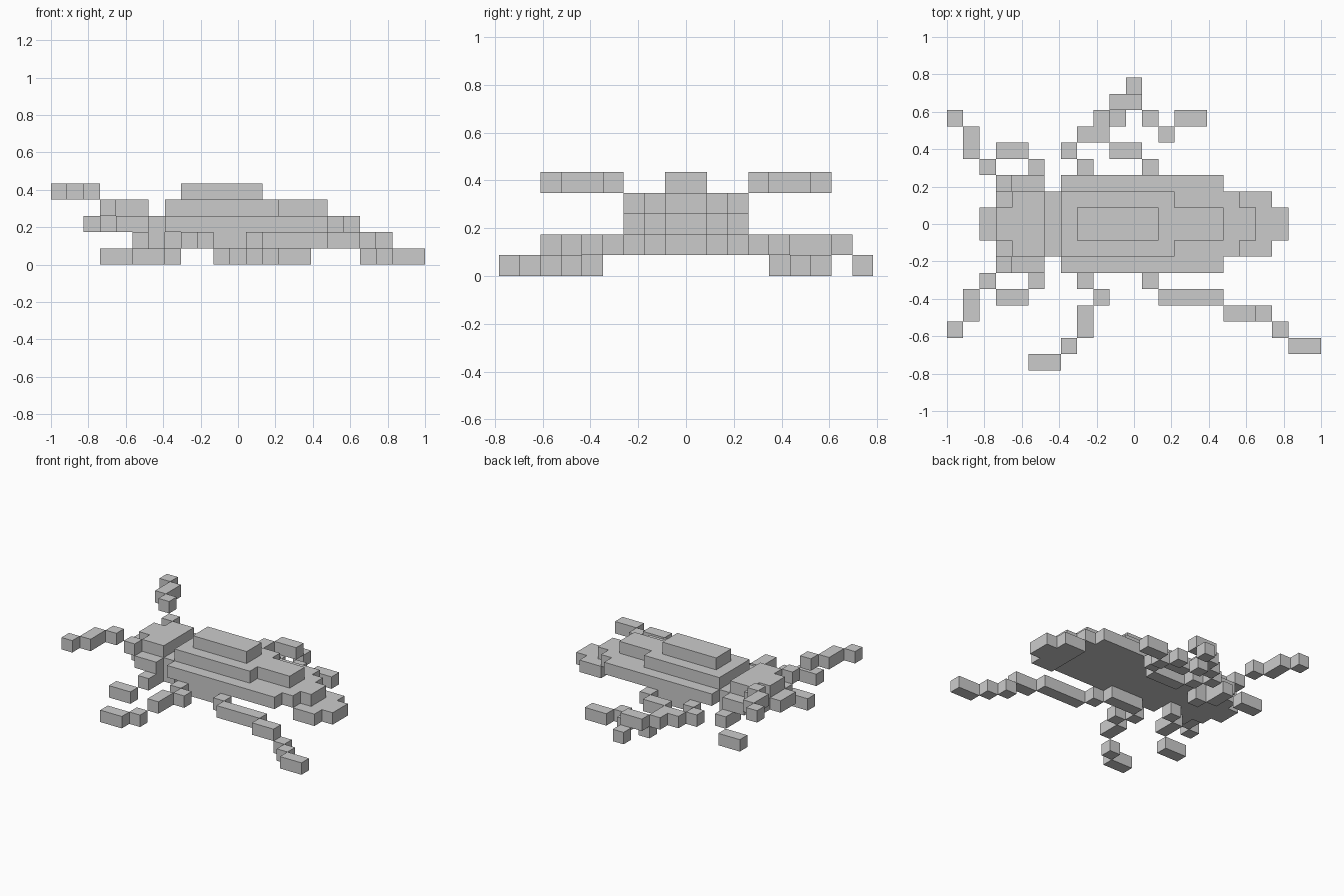
import bpy, bmesh, math
from mathutils import Vector

if "Cube" in bpy.data.objects:
    bpy.data.objects.remove(bpy.data.objects["Cube"])

V = 2 / 23                       # cube size: the model is 23 x 18 x 5 cubes
ORIGIN = Vector((-1, -9 * V, 0))


def cells(*boxes):
    """Cubes filled by boxes given as (i0, i1, j0, j1, k), ends included."""
    return {(i, j, k) for i0, i1, j0, j1, k in boxes
            for i in range(i0, i1 + 1) for j in range(j0, j1 + 1)}


def mirror(part):
    return {(i, 17 - j, k) for i, j, k in part}


def build(name, part):
    """Make one mesh holding only the outer faces of a set of cubes."""
    bm = bmesh.new()
    for c in part:
        for axis in range(3):
            for side in (0, 1):
                n = list(c)
                n[axis] += 1 if side else -1
                if tuple(n) in part:
                    continue
                u, w = (axis + 1) % 3, (axis + 2) % 3
                corners = []
                for a, b in ((0, 0), (1, 0), (1, 1), (0, 1)):
                    p = list(c)
                    p[axis] += side
                    p[u] += a
                    p[w] += b
                    corners.append(bm.verts.new(ORIGIN + Vector(p) * V))
                bm.faces.new(corners if side else corners[::-1])
    bmesh.ops.remove_doubles(bm, verts=bm.verts, dist=V * 0.01)
    bmesh.ops.dissolve_limit(bm, angle_limit=math.radians(1),
                             verts=bm.verts, edges=bm.edges)
    mesh = bpy.data.meshes.new(name)
    bm.to_mesh(mesh)
    bm.free()
    bpy.context.collection.objects.link(bpy.data.objects.new(name, mesh))


# Stepped shell, tail, neck, head and eyes
build("body", cells(
    (18, 19, 7, 10, 1), (20, 20, 8, 9, 1),                       # tail
    (7, 16, 6, 11, 2), (17, 17, 7, 10, 2), (18, 18, 8, 9, 2),    # shell rim
    (7, 13, 7, 10, 3), (14, 16, 8, 9, 3),                        # shell middle
    (8, 12, 8, 9, 4),                                            # shell ridge
    (2, 2, 8, 9, 2), (3, 6, 7, 10, 2),                           # jaw and neck
    (4, 5, 6, 11, 2),                                            # eyes
    (3, 3, 8, 9, 3), (4, 5, 7, 10, 3)))                          # head top

# Mirrored antennae, front legs and leg roots under the shell
antenna = cells((3, 3, 11, 11, 3), (2, 2, 12, 12, 4),
                (1, 1, 13, 14, 4), (0, 0, 15, 15, 4))
front_leg = cells((5, 5, 11, 12, 1), (6, 6, 10, 10, 1), (3, 4, 13, 13, 0))
middle_root = cells((9, 9, 11, 11, 1))
hind_root = cells((10, 11, 11, 11, 1))
for label, part in (("antenna", antenna), ("front_leg", front_leg)):
    build(label + "_left", part)
    build(label + "_right", mirror(part))

# Middle and hind legs, posed mid-stride
build("middle_leg_right", mirror(middle_root) | cells(
    (8, 8, 5, 5, 1), (9, 9, 4, 4, 1), (8, 8, 2, 3, 1),
    (7, 7, 1, 1, 0), (5, 6, 0, 0, 0)))
build("hind_leg_right", mirror(hind_root) | cells(
    (12, 12, 5, 5, 1), (13, 16, 4, 4, 1), (17, 18, 3, 3, 1),
    (19, 19, 3, 3, 0), (20, 20, 2, 2, 0), (21, 22, 1, 1, 0)))
build("middle_leg_left", middle_root | cells(
    (8, 8, 12, 12, 1), (7, 7, 13, 13, 1), (8, 8, 14, 14, 1),
    (9, 9, 15, 15, 1), (10, 11, 16, 16, 1), (11, 11, 17, 17, 0)))
build("hind_leg_left", hind_root | cells(
    (12, 12, 12, 12, 1), (10, 11, 13, 13, 1), (9, 9, 14, 14, 1),
    (10, 10, 15, 15, 0), (12, 12, 15, 15, 0),
    (13, 13, 14, 14, 0), (14, 15, 15, 15, 0)))
